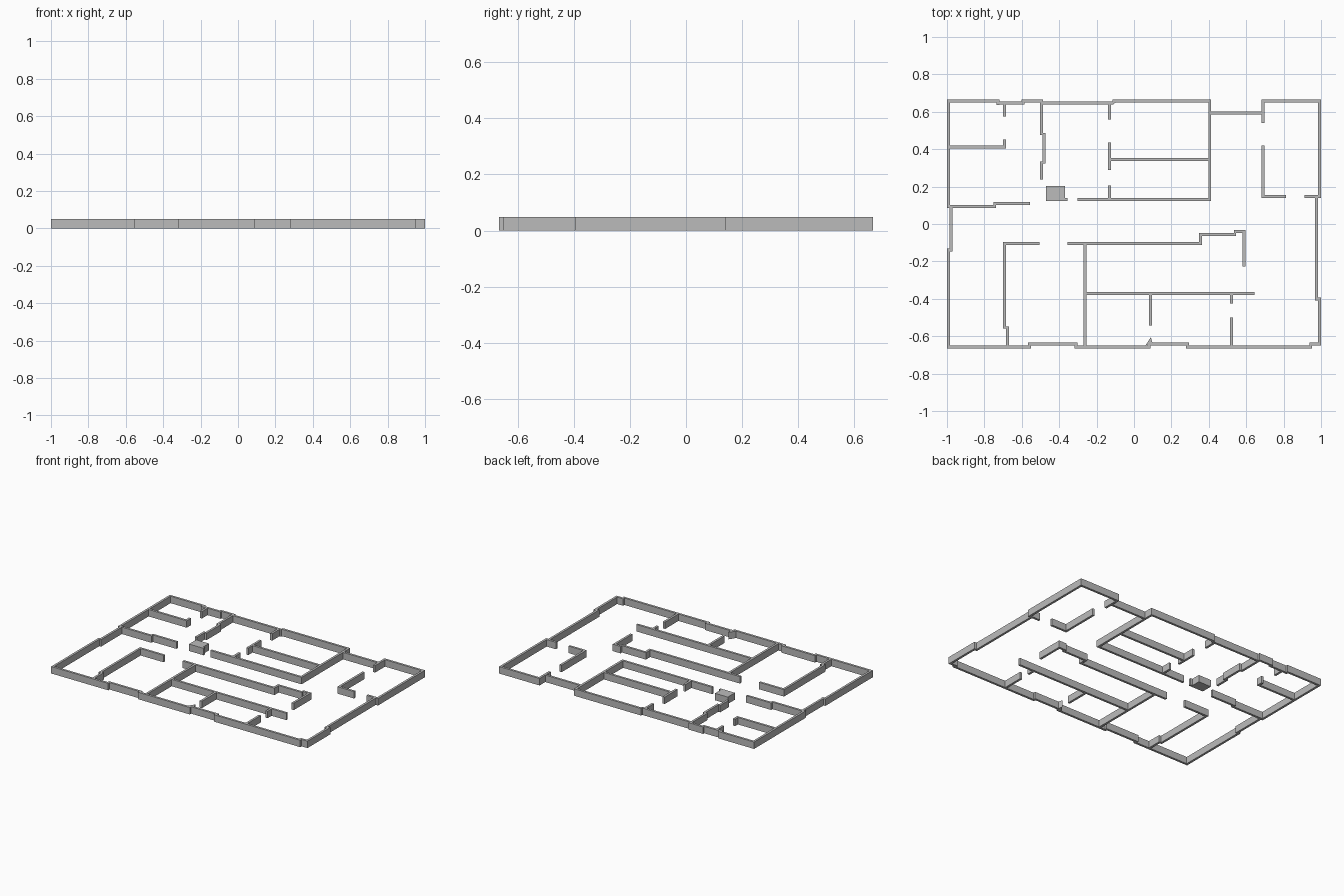
import bpy, bmesh

H, T = 0.049, 0.016          # wall height and thickness
grey = bpy.data.materials.new("wall grey")
grey.diffuse_color = (0.5, 0.5, 0.5, 1)


def finish(name, bm):
    """Raise flat plan faces to wall height and make an object."""
    bottom = list(bm.faces)
    top = bmesh.ops.extrude_face_region(bm, geom=bottom, use_keep_orig=True)["geom"]
    verts = [g for g in top if isinstance(g, bmesh.types.BMVert)]
    bmesh.ops.translate(bm, verts=verts, vec=(0, 0, H))
    bmesh.ops.recalc_face_normals(bm, faces=bm.faces)
    me = bpy.data.meshes.new(name)
    bm.to_mesh(me)
    bm.free()
    me.materials.append(grey)
    bpy.context.collection.objects.link(bpy.data.objects.new(name, me))


def across(y, x0, x1):       # wall running along x
    return (x0, x1, round(y - T / 2, 3), round(y + T / 2, 3))


def along(x, y0, y1):        # wall running along y
    return (round(x - T / 2, 3), round(x + T / 2, 3), y0, y1)


def plan(name, rects):
    """Join overlapping plan rectangles into one clean wall mesh."""
    xs = sorted({v for r in rects for v in r[:2]})
    ys = sorted({v for r in rects for v in r[2:]})
    bm, verts = bmesh.new(), {}

    def vert(i, j):
        if (i, j) not in verts:
            verts[i, j] = bm.verts.new((xs[i], ys[j], 0))
        return verts[i, j]

    for i in range(len(xs) - 1):
        for j in range(len(ys) - 1):
            x, y = (xs[i] + xs[i + 1]) / 2, (ys[j] + ys[j + 1]) / 2
            if any(a < x < b and c < y < d for a, b, c, d in rects):
                bm.faces.new([vert(i, j), vert(i + 1, j),
                              vert(i + 1, j + 1), vert(i, j + 1)])
    finish(name, bm)


def wedge(name, pts):
    bm = bmesh.new()
    bm.faces.new([bm.verts.new((x, y, 0)) for x, y in pts])
    finish(name, bm)


# Outer shell with its shallow jogs
plan("outer_walls", [
    across(0.658, -1, -0.72), along(-0.728, 0.636, 0.666),
    across(0.646, -0.736, -0.585), along(-0.593, 0.638, 0.666),
    across(0.658, -0.601, -0.487), along(-0.495, 0.638, 0.666),
    across(0.646, -0.503, -0.11), across(0.658, -0.115, 0.413),
    along(0.405, 0.586, 0.666), across(0.594, 0.397, 0.698),
    along(0.69, 0.54, 0.666), across(0.658, 0.682, 1),
    along(0.992, 0.139, 0.666), across(0.147, 0.967, 1),
    along(0.975, -0.41, 0.155), across(-0.402, 0.967, 1),
    along(0.992, -0.648, -0.394), across(-0.642, 0.937, 1),
    along(0.945, -0.666, -0.634), across(-0.657, 0.285, 0.953),
    across(-0.642, 0.08, 0.293), along(0.285, -0.665, -0.634),
    across(-0.657, -0.315, 0.08), along(0.08, -0.665, -0.634),
    across(-0.642, -0.565, -0.303), along(-0.311, -0.665, -0.634),
    across(-0.657, -1, -0.555), along(-0.56, -0.665, -0.634),
    along(-0.992, -0.665, -0.136), across(-0.14, -1, -0.97),
    along(-0.979, -0.148, 0.1), along(-0.992, 0.086, 0.666),
])

# Rooms at the back left
plan("back_left_rooms", [
    across(0.412, -0.984, -0.685), along(-0.693, 0.404, 0.452),
    along(-0.693, 0.575, 0.638),
    across(0.094, -0.984, -0.738), across(0.11, -0.75, -0.555),
    along(-0.495, 0.475, 0.638), along(-0.48, 0.323, 0.486),
    along(-0.495, 0.237, 0.335),
])

# Rooms at the back centre
plan("back_centre_rooms", [
    across(0.13, -0.302, 0.413), along(0.405, 0.122, 0.586),
    across(0.345, -0.138, 0.397), along(-0.13, 0.558, 0.638),
    along(-0.13, 0.29, 0.436), along(-0.13, 0.122, 0.205),
])

# Room at the back right
plan("back_right_room", [
    along(0.69, 0.139, 0.42), across(0.147, 0.682, 0.812),
    across(0.147, 0.912, 0.967),
])

# Rooms along the front
plan("front_rooms", [
    across(-0.104, -0.701, -0.505), along(-0.693, -0.56, -0.096),
    along(-0.677, -0.649, -0.548),
    across(-0.104, -0.355, 0.364), along(0.356, -0.112, -0.048),
    across(-0.056, 0.348, 0.545), across(-0.04, 0.535, 0.597),
    along(0.589, -0.228, -0.032), along(-0.262, -0.649, -0.096),
    across(-0.372, -0.27, 0.645), along(0.088, -0.543, -0.364),
    along(0.522, -0.426, -0.364), along(0.522, -0.649, -0.5),
])

# Solid block in the hall with its short stub
plan("hall_block", [(-0.47, -0.37, 0.123, 0.203), across(0.131, -0.47, -0.355)])

# Slanted wall ends
wedge("back_wedge", [(-0.13, 0.638), (-0.122, 0.638), (-0.095, 0.65), (-0.115, 0.65)])
wedge("front_wedge", [(0.062, -0.649), (0.1, -0.64), (0.09, -0.605)])
